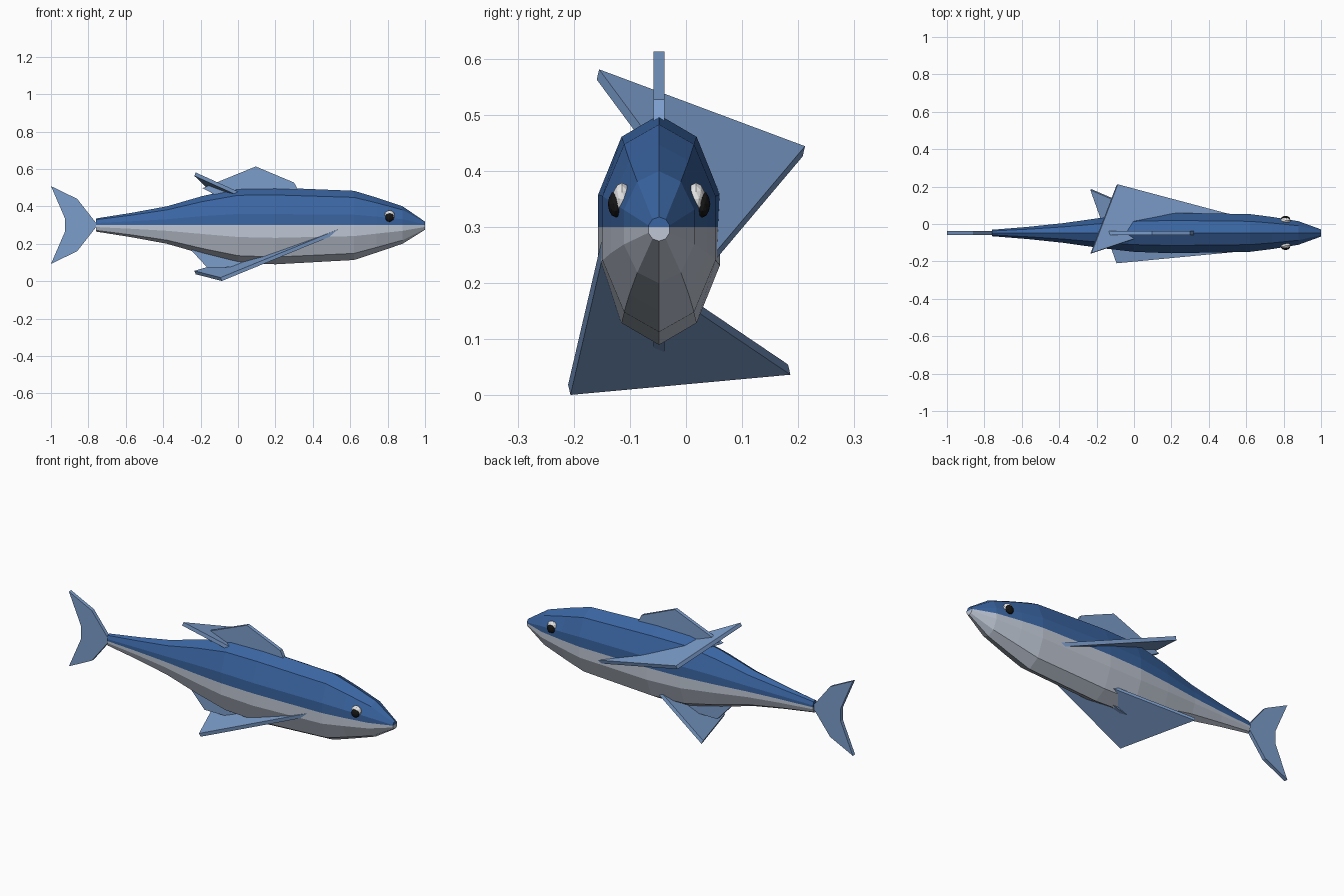
import bpy, bmesh, math
from mathutils import Vector

cube = bpy.data.objects.get("Cube")
if cube:
    bpy.data.objects.remove(cube, do_unlink=True)

MID = -0.048      # y of the body's centre plane
WATERLINE = 0.30  # height where back and belly colours meet


def material(name, rgb):
    m = bpy.data.materials.new(name)
    m.use_nodes = True
    m.diffuse_color = (*rgb, 1)
    m.node_tree.nodes["Principled BSDF"].inputs["Base Color"].default_value = (*rgb, 1)
    return m


back_blue = material("back blue", (0.042, 0.13, 0.36))
belly_grey = material("belly pale grey", (0.52, 0.57, 0.66))
fin_blue = material("fin light blue", (0.20, 0.34, 0.60))
eye_white = material("eye white", (0.8, 0.8, 0.8))
eye_black = material("eye black", (0.008, 0.008, 0.008))


def finish(bm, name, *mats):
    bmesh.ops.recalc_face_normals(bm, faces=bm.faces)
    me = bpy.data.meshes.new(name)
    bm.to_mesh(me)
    bm.free()
    for m in mats:
        me.materials.append(m)
    ob = bpy.data.objects.new(name, me)
    bpy.context.collection.objects.link(ob)
    return ob


def plate(name, points, thickness=0.02):
    """Flat fin: a planar outline thickened evenly to both sides."""
    pts = [Vector(p) for p in points]
    n = (pts[1] - pts[0]).cross(pts[2] - pts[0]).normalized() * thickness / 2
    bm = bmesh.new()
    sides = [[bm.verts.new(p + s * n) for p in pts] for s in (1, -1)]
    for ring in sides:
        bm.faces.new(ring)
    for i in range(len(pts)):
        j = (i + 1) % len(pts)
        bm.faces.new((sides[0][i], sides[0][j], sides[1][j], sides[1][i]))
    return finish(bm, name, fin_blue)


def upright(name, outline):
    return plate(name, [(x, MID, z) for x, z in outline])


# Body: ten-sided rings along x, given as x, half width, bottom, top
stations = [
    (-0.76, 0.018, 0.265, 0.335), (-0.57, 0.034, 0.235, 0.365),
    (-0.38, 0.055, 0.20, 0.40), (-0.19, 0.083, 0.145, 0.455),
    (0.0, 0.106, 0.098, 0.497), (0.2, 0.114, 0.09, 0.5),
    (0.62, 0.106, 0.113, 0.483), (0.74, 0.09, 0.152, 0.447),
    (0.88, 0.066, 0.20, 0.40), (1.0, 0.02, 0.275, 0.318),
]
bm = bmesh.new()
rings = []
for x, w, lo, hi in stations:
    ring = []
    for k in range(10):
        a = math.radians(90 + 36 * k)
        ring.append(bm.verts.new((x, MID + w * math.cos(a),
                                  (lo + hi) / 2 + (hi - lo) / 2 * math.sin(a))))
    rings.append(ring)
for r, s in zip(rings, rings[1:]):
    for k in range(10):
        j = (k + 1) % 10
        bm.faces.new((r[k], r[j], s[j], s[k]))
bm.faces.new(rings[0])
bm.faces.new(rings[-1])
# Split along the waterline and colour by height
bmesh.ops.bisect_plane(bm, geom=bm.verts[:] + bm.edges[:] + bm.faces[:],
                       plane_co=(0, 0, WATERLINE), plane_no=(0, 0, 1))
for f in bm.faces:
    f.material_index = 0 if f.calc_center_median().z > WATERLINE else 1
finish(bm, "body", back_blue, belly_grey)

# Upright fins on the centre plane
upright("tail_fin", [(-0.75, 0.30), (-0.86, 0.44), (-1.0, 0.508), (-0.925, 0.335),
                     (-0.925, 0.265), (-1.0, 0.092), (-0.86, 0.16)])
upright("dorsal_fin", [(-0.19, 0.497), (0.095, 0.613), (0.3, 0.527),
                       (0.33, 0.47), (-0.1, 0.45)])
upright("ventral_fin", [(-0.25, 0.165), (-0.165, 0.073), (0.0, 0.075),
                        (0.1, 0.1), (0.0, 0.2), (-0.2, 0.2)])

# Swept pectoral fins that cut through the body
plate("left_pectoral_fin", [(0.56, 0.037, 0.23), (-0.09, 0.21, 0.435),
                            (-0.23, -0.157, 0.572), (0.0, -0.08, 0.468),
                            (0.12, -0.04, 0.413)])
plate("right_pectoral_fin", [(0.54, -0.148, 0.268), (-0.09, -0.208, 0.01),
                             (-0.23, 0.184, 0.046), (0.126, 0.03, 0.15),
                             (0.22, -0.01, 0.178)])

# Eyes: a faceted white ball with a black pupil ball set into it
for side, label in ((1, "left"), (-1, "right")):
    for part, off, z, r, m in (("eyeball", 0.066, 0.35, 0.029, eye_white),
                               ("pupil", 0.077, 0.341, 0.024, eye_black)):
        bm = bmesh.new()
        bmesh.ops.create_icosphere(bm, subdivisions=2, radius=r)
        bmesh.ops.scale(bm, vec=(1, 0.6, 1), verts=bm.verts)
        bmesh.ops.translate(bm, vec=(0.81, MID + side * off, z), verts=bm.verts)
        finish(bm, f"{label}_{part}", m)
